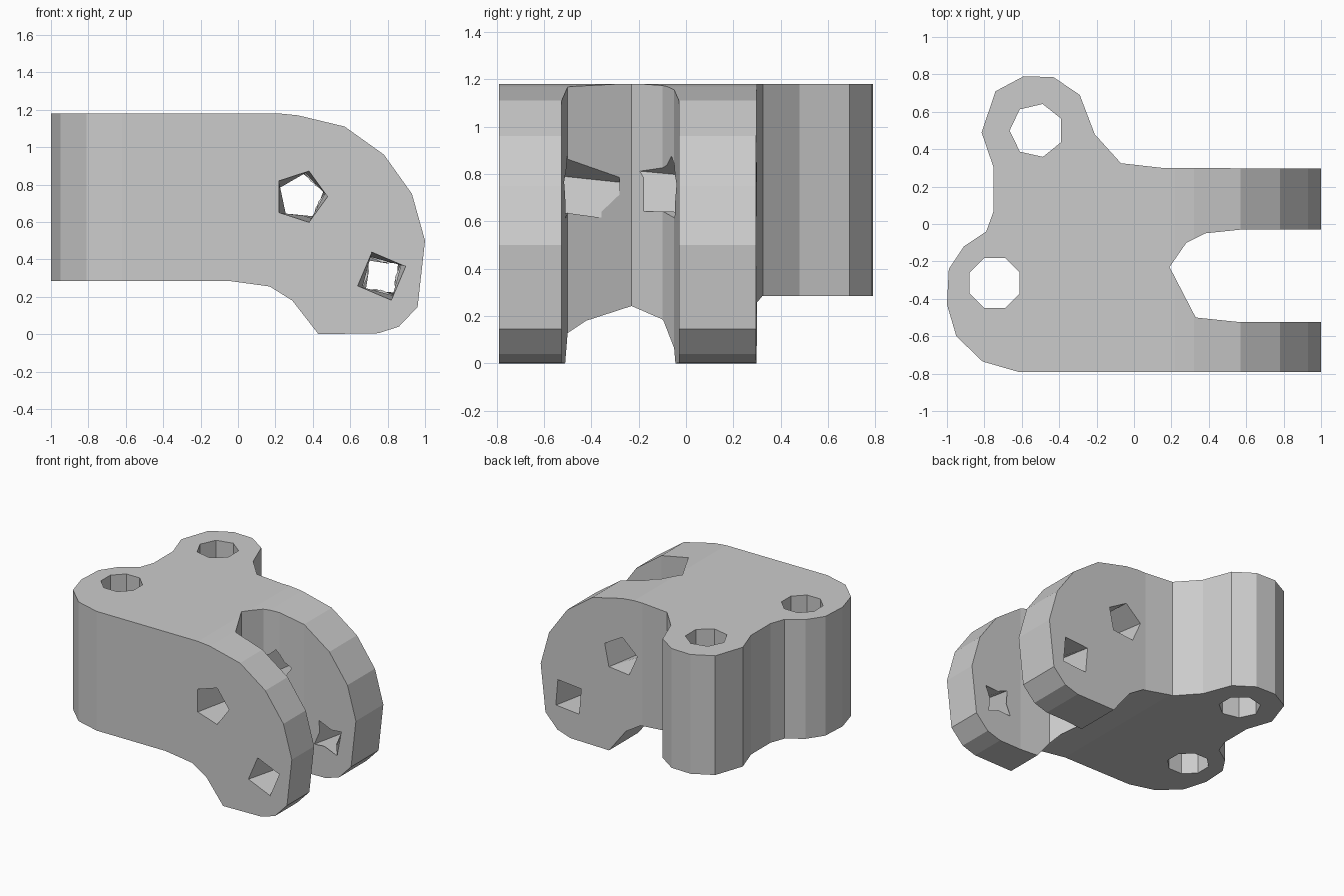
import bpy, bmesh
from math import cos, sin, radians

if "Cube" in bpy.data.objects:
    bpy.data.objects.remove(bpy.data.objects["Cube"])


def loft(name, lower, upper):
    """Closed solid between two matching rings of 3D points."""
    bm = bmesh.new()
    a = [bm.verts.new(p) for p in lower]
    b = [bm.verts.new(p) for p in upper]
    n = len(a)
    bm.faces.new(a[::-1])
    bm.faces.new(b)
    for i in range(n):
        j = (i + 1) % n
        bm.faces.new((a[i], a[j], b[j], b[i]))
    bmesh.ops.recalc_face_normals(bm, faces=bm.faces)
    me = bpy.data.meshes.new(name)
    bm.to_mesh(me)
    bm.free()
    ob = bpy.data.objects.new(name, me)
    bpy.context.collection.objects.link(ob)
    return ob


def along_z(pts, z):
    return [(x, y, z) for x, y in pts]


def along_y(pts, y):
    return [(x, y, z) for x, z in pts]


def ring(cx, cy, r, n, deg):
    return [(cx + r * cos(radians(deg + 360 * i / n)),
             cy + r * sin(radians(deg + 360 * i / n))) for i in range(n)]


def combine(target, cutter, operation):
    mod = target.modifiers.new(cutter.name, 'BOOLEAN')
    mod.object, mod.operation, mod.solver = cutter, operation, 'EXACT'
    bpy.context.view_layer.objects.active = target
    bpy.ops.object.modifier_apply(modifier=mod.name)
    bpy.data.objects.remove(cutter)


# Plan outline: two bolt lobes on the left, forked arms on the right
plan = [(1.1, -.79), (1.1, -.525), (.57, -.525), (.33, -.50), (.19, -.23),
        (.28, -.10), (.38, -.05), (.57, -.03), (1.1, -.03), (1.1, .295),
        (.15, .30), (-.07, .325), (-.21, .48), (-.29, .69), (-.43, .785),
        (-.59, .79), (-.74, .71), (-.815, .49), (-.75, .30), (-.75, .07),
        (-.79, -.04), (-.91, -.12), (-.99, -.24), (-1, -.43), (-.95, -.60),
        (-.81, -.735), (-.62, -.79)]

# Side outline: flat block curving down into rounded arm ends
side = [(-1.1, .285), (-.05, .285), (.17, .255), (.29, .18), (.43, 0),
        (.75, .005), (.86, .04), (.96, .145), (1, .5), (.93, .75),
        (.78, .96), (.57, 1.11), (.32, 1.17), (.22, 1.18), (-1.1, 1.18)]

bracket = loft("hinge_bracket", along_z(plan, -.2), along_z(plan, 1.4))
combine(bracket, loft("side_outline", along_y(side, -1), along_y(side, 1)), 'INTERSECT')

# Vertical bolt holes through the lobes
for cx, cy, n, deg in ((-.52, .50, 7, 26), (-.745, -.315, 8, 22.5)):
    pts = ring(cx, cy, .145, n, deg)
    combine(bracket, loft("bolt_hole", along_z(pts, 0), along_z(pts, 1.4)), 'DIFFERENCE')

# Cross pin holes, slightly twisted, through each arm
for y0, y1 in ((-.80, -.28), (-.28, .31)):
    for cx, cz, r, n, deg, twist in ((.335, .735, .145, 5, 0, 24), (.768, .31, .14, 4, 22, 28)):
        combine(bracket, loft("pin_hole", along_y(ring(cx, cz, r, n, deg), y0),
                              along_y(ring(cx, cz, r, n, deg + twist), y1)), 'DIFFERENCE')
